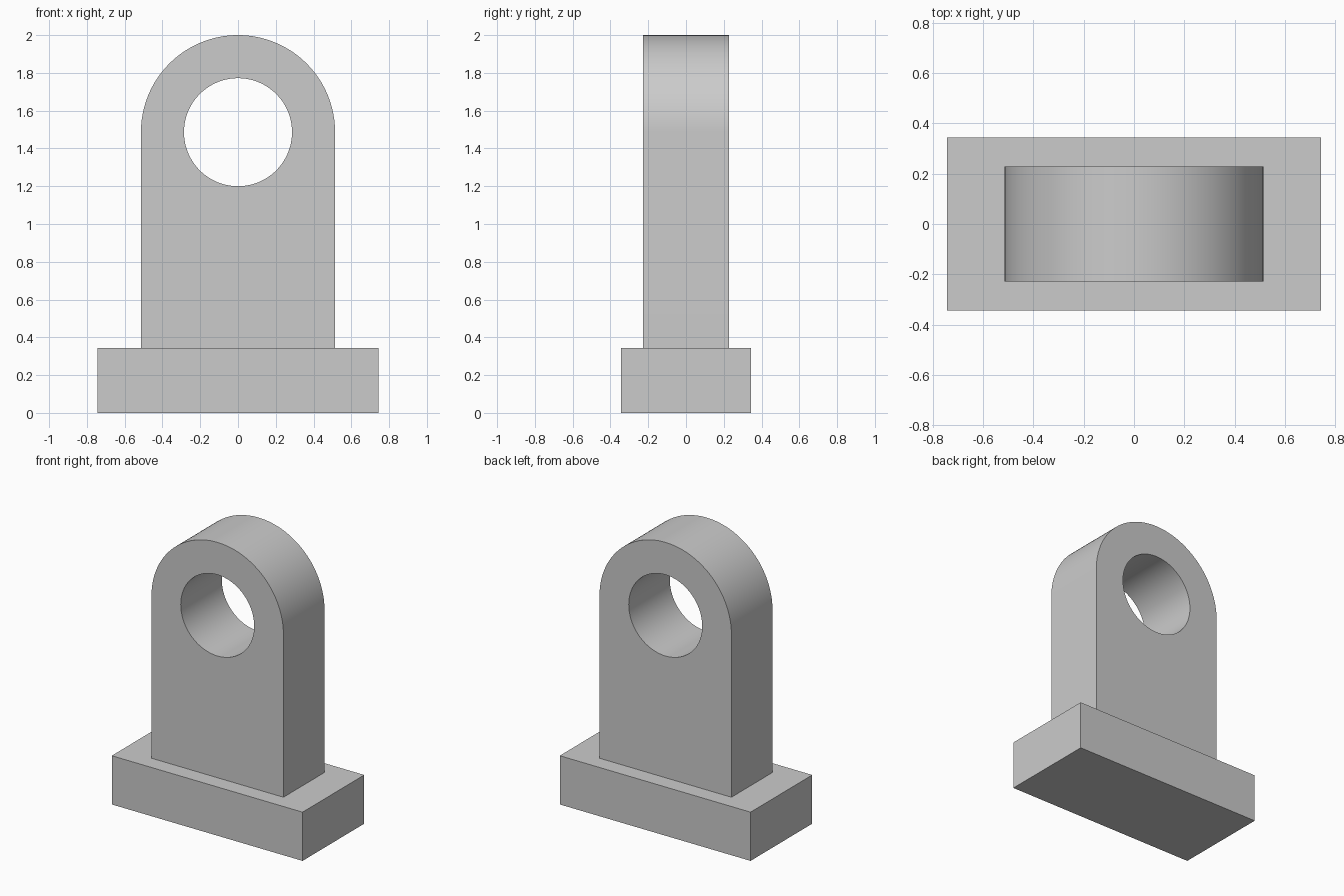
import bpy, bmesh, math

if "Cube" in bpy.data.objects:
    bpy.data.objects.remove(bpy.data.objects["Cube"], do_unlink=True)

BASE_W, BASE_D, BASE_H = 1.486, 0.686, 0.343
LUG_R, LUG_D = 0.514, 0.457
HOLE_R = 0.286
HOLE_Z = 2 - LUG_R
SEGMENTS = 64

grey = bpy.data.materials.new("plain grey")
grey.use_nodes = True
colour = (0.6, 0.6, 0.6, 1)
grey.diffuse_color = colour
grey.node_tree.nodes["Principled BSDF"].inputs["Base Color"].default_value = colour


def activate(obj):
    bpy.ops.object.select_all(action="DESELECT")
    obj.select_set(True)
    bpy.context.view_layer.objects.active = obj


# Rectangular foot
bpy.ops.mesh.primitive_cube_add(size=1, location=(0, 0, BASE_H / 2))
base = bpy.context.object
base.name = "base_block"
base.scale = (BASE_W, BASE_D, BASE_H)
bpy.ops.object.transform_apply(location=False, rotation=False, scale=True)
base.data.materials.append(grey)

# Upright lug: round-topped profile extruded through its depth
profile = [(-LUG_R, BASE_H), (LUG_R, BASE_H)]
for i in range(SEGMENTS + 1):
    a = math.pi * i / SEGMENTS
    profile.append((LUG_R * math.cos(a), HOLE_Z + LUG_R * math.sin(a)))
bm = bmesh.new()
face = bm.faces.new([bm.verts.new((x, -LUG_D / 2, z)) for x, z in profile])
extruded = bmesh.ops.extrude_face_region(bm, geom=[face], use_keep_orig=True)
bmesh.ops.translate(bm, vec=(0, LUG_D, 0),
                    verts=[v for v in extruded["geom"] if isinstance(v, bmesh.types.BMVert)])
bmesh.ops.recalc_face_normals(bm, faces=bm.faces)
mesh = bpy.data.meshes.new("upright_lug")
bm.to_mesh(mesh)
bm.free()
lug = bpy.data.objects.new("upright_lug", mesh)
bpy.context.collection.objects.link(lug)
mesh.materials.append(grey)

# Round pin hole
bpy.ops.mesh.primitive_cylinder_add(vertices=SEGMENTS * 2, radius=HOLE_R, depth=1,
                                    location=(0, 0, HOLE_Z), rotation=(math.pi / 2, 0, 0))
cutter = bpy.context.object
cutter.name = "hole_cutter"
cutter.hide_render = True
cutter.data.materials.append(grey)
activate(lug)
hole = lug.modifiers.new("pin_hole", "BOOLEAN")
hole.operation = "DIFFERENCE"
hole.solver = "EXACT"
hole.object = cutter
bpy.ops.object.modifier_apply(modifier=hole.name)
bpy.data.objects.remove(cutter, do_unlink=True)

activate(lug)
bpy.ops.object.shade_smooth_by_angle(angle=math.radians(30))
